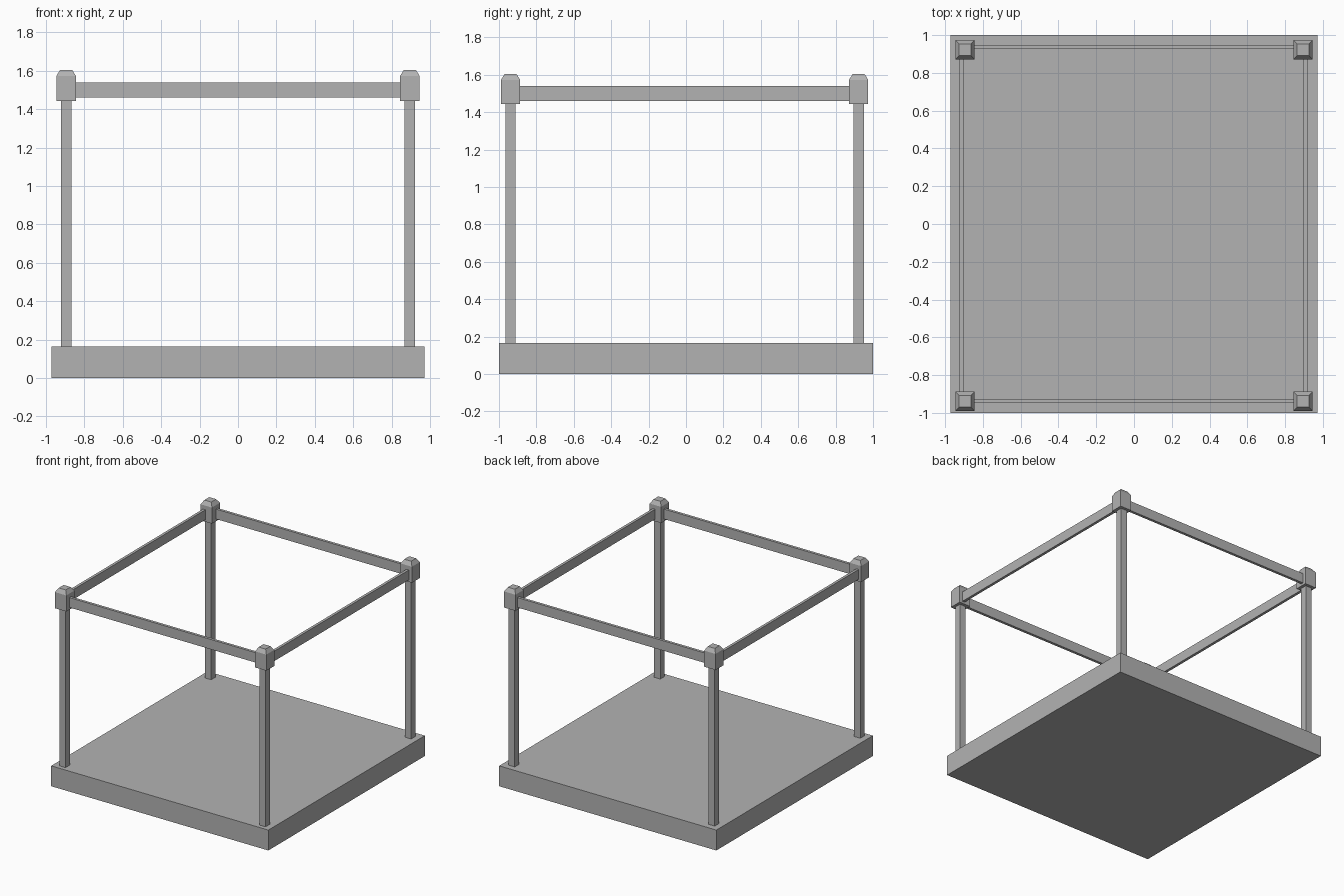
import bpy
import bmesh

cube = bpy.data.objects.get("Cube")
if cube:
    bpy.data.objects.remove(cube, do_unlink=True)

grey = bpy.data.materials.new("plain_grey")
grey.use_nodes = True
colour = (0.45, 0.45, 0.45, 1)
grey.diffuse_color = colour
grey.node_tree.nodes["Principled BSDF"].inputs["Base Color"].default_value = colour


def add_box(name, low, high, bevel_top=None):
    """Box between two corners, optionally topped by a cut-off pyramid (height, inset)."""
    bm = bmesh.new()
    bmesh.ops.create_cube(bm, size=1)
    for v in bm.verts:
        v.co = [low[i] if v.co[i] < 0 else high[i] for i in range(3)]
    if bevel_top:
        height, inset = bevel_top
        bm.normal_update()
        top = max(bm.faces, key=lambda f: f.normal.z)
        centre = top.calc_center_median()
        new = bmesh.ops.extrude_discrete_faces(bm, faces=[top])["faces"][0]
        shrink = 1 - 2 * inset / (high[0] - low[0])
        for v in new.verts:
            v.co.x = centre.x + (v.co.x - centre.x) * shrink
            v.co.y = centre.y + (v.co.y - centre.y) * shrink
            v.co.z += height
    mesh = bpy.data.meshes.new(name)
    bm.to_mesh(mesh)
    bm.free()
    mesh.materials.append(grey)
    obj = bpy.data.objects.new(name, mesh)
    bpy.context.collection.objects.link(obj)


# Floor slab
FLOOR = 0.165
add_box("floor_slab", (-0.972, -1, 0), (0.972, 1, FLOOR))

# Corner posts with chamfered caps
POST_X = 0.895
FRONT_Y, BACK_Y = -0.938, 0.923
for side, x in (("right", -POST_X), ("left", POST_X)):
    for end, y in (("front", FRONT_Y), ("back", BACK_Y)):
        r = 0.0275
        add_box(f"{end}_{side}_post", (x - r, y - r, FLOOR), (x + r, y + r, 1.45))
        r = 0.051
        add_box(f"{end}_{side}_cap", (x - r, y - r, 1.443), (x + r, y + r, 1.573),
                bevel_top=(0.032, 0.02))

# Thin rails joining the caps
LOW, HIGH, HALF = 1.46, 1.54, 0.011
for end, y in (("front", -0.937), ("back", 0.937)):
    add_box(f"{end}_rail", (-POST_X, y - HALF, LOW), (POST_X, y + HALF, HIGH))
for side, x in (("right", -0.913), ("left", 0.908)):
    add_box(f"{side}_rail", (x - HALF, FRONT_Y, LOW), (x + HALF, BACK_Y, HIGH))
